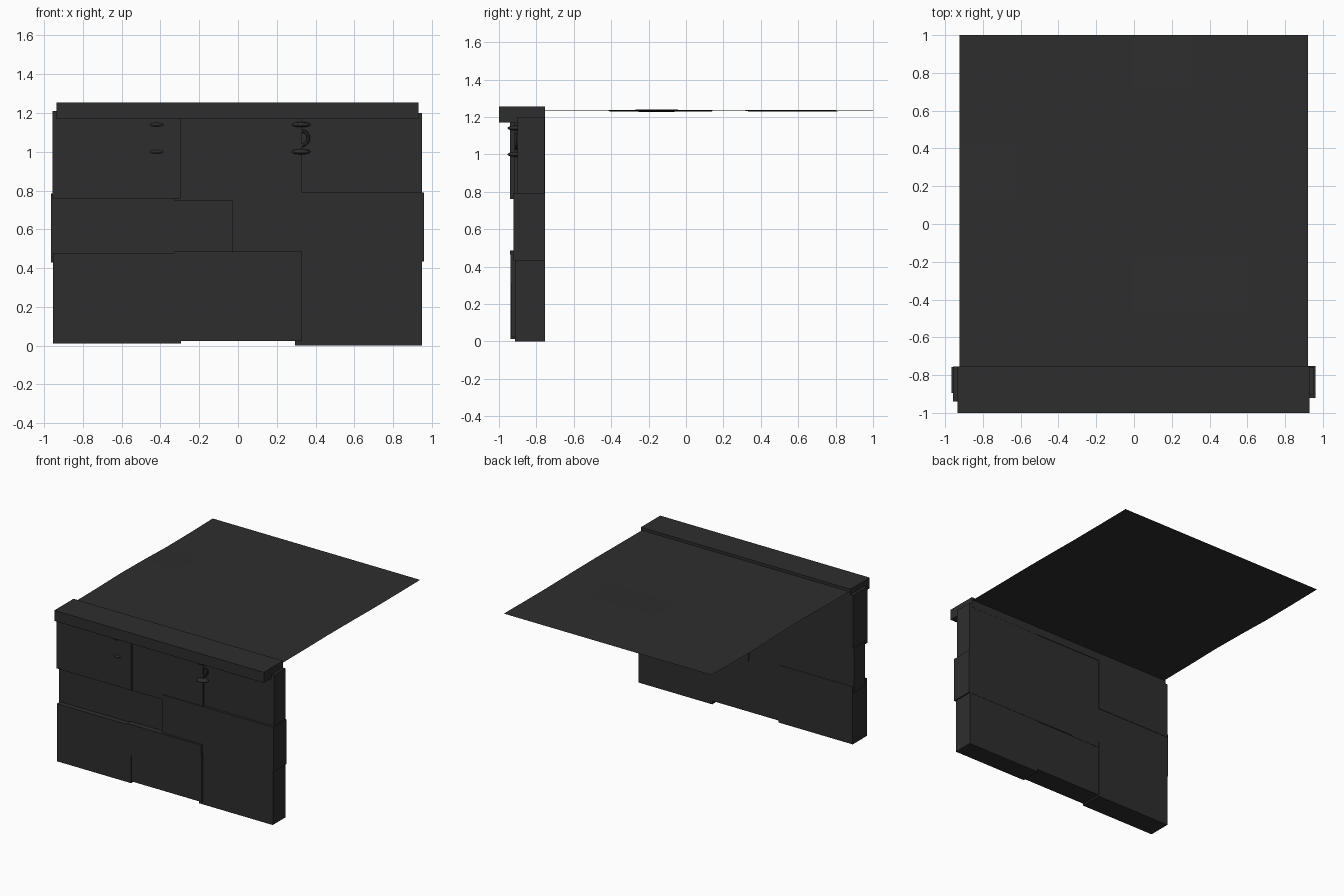
import bpy, bmesh, math

if "Cube" in bpy.data.objects:
    bpy.data.objects.remove(bpy.data.objects["Cube"], do_unlink=True)

# One dark colour for everything
dark = bpy.data.materials.new("charcoal")
dark.use_nodes = True
colour = (0.027, 0.027, 0.027, 1)
dark.diffuse_color = colour
dark.node_tree.nodes["Principled BSDF"].inputs["Base Color"].default_value = colour


def finish(name, bm):
    mesh = bpy.data.meshes.new(name)
    bm.to_mesh(mesh)
    bm.free()
    mesh.materials.append(dark)
    obj = bpy.data.objects.new(name, mesh)
    bpy.context.collection.objects.link(obj)
    return obj


def box(name, x0, x1, y0, y1, z0, z1, lean=0):
    """Box whose front face may lean forward at the top."""
    bm = bmesh.new()
    bmesh.ops.create_cube(bm, size=1)
    for v in bm.verts:
        top, front = v.co.z > 0, v.co.y < 0
        v.co.x = x1 if v.co.x > 0 else x0
        v.co.y = y0 if front else y1
        v.co.z = z1 if top else z0
        if front:
            v.co.y += -lean if top else lean
    return finish(name, bm)


# Wall of overlapping stone blocks
BACK = -0.755
box("lower_left_block", -0.955, -0.295, -0.937, BACK, 0.012, 0.475)
box("lower_middle_block", -0.33, 0.33, -0.936, BACK - 0.005, 0.025, 0.485, 0.004)
box("lower_right_block", 0.295, 0.95, -0.915, BACK, 0.0, 0.437)
box("centre_left_block", -0.965, 0.0, -0.895, BACK - 0.003, 0.43, 0.785)
box("centre_right_block", -0.03, 0.96, -0.922, BACK + 0.002, 0.433, 0.79)
box("upper_left_block", -0.957, -0.295, -0.94, BACK, 0.76, 1.21)
box("upper_middle_block", -0.33, 0.33, -0.917, BACK - 0.005, 0.748, 1.195)
box("upper_right_block", 0.3, 0.95, -0.902, BACK - 0.001, 0.77, 1.2)

# Coping along the top
box("coping", -0.935, 0.93, -1.0, BACK, 1.17, 1.255)


# Wall fittings: two lens-shaped discs with a ring between them
def disc(name, x, z):
    bm = bmesh.new()
    bmesh.ops.create_uvsphere(bm, u_segments=16, v_segments=8, radius=0.05)
    for v in bm.verts:
        v.co.z *= 0.28
        v.co += type(v.co)((x, -0.905, z))
    for f in bm.faces:
        f.smooth = True
    finish(name, bm)


for side, x in (("right", -0.42), ("left", 0.325)):
    for level, z in (("upper", 1.14), ("lower", 1.0)):
        disc(f"{side}_{level}_disc", x, z)
    bpy.ops.mesh.primitive_torus_add(
        major_segments=20, minor_segments=8, major_radius=0.038, minor_radius=0.009,
        location=(x, -0.907, 1.07), rotation=(math.pi / 2, 0, 0))
    ring = bpy.context.object
    ring.name = f"{side}_ring"
    ring.data.materials.append(dark)
    bpy.ops.object.shade_smooth_by_angle()

# Thin, slightly uneven ground sheet behind the wall
bm = bmesh.new()
bmesh.ops.create_grid(bm, x_segments=6, y_segments=6, size=1)
for v in bm.verts:
    x, y = v.co.x, v.co.y
    wave = math.sin(2.6 * x + 1) * math.sin(3.5 * y - 0.4) * (1 - y * y)
    v.co.x = -0.002 + 0.923 * x
    v.co.y = 0.121 + 0.879 * y
    v.co.z = 1.233 + 0.008 * wave
finish("ground_sheet", bm)
